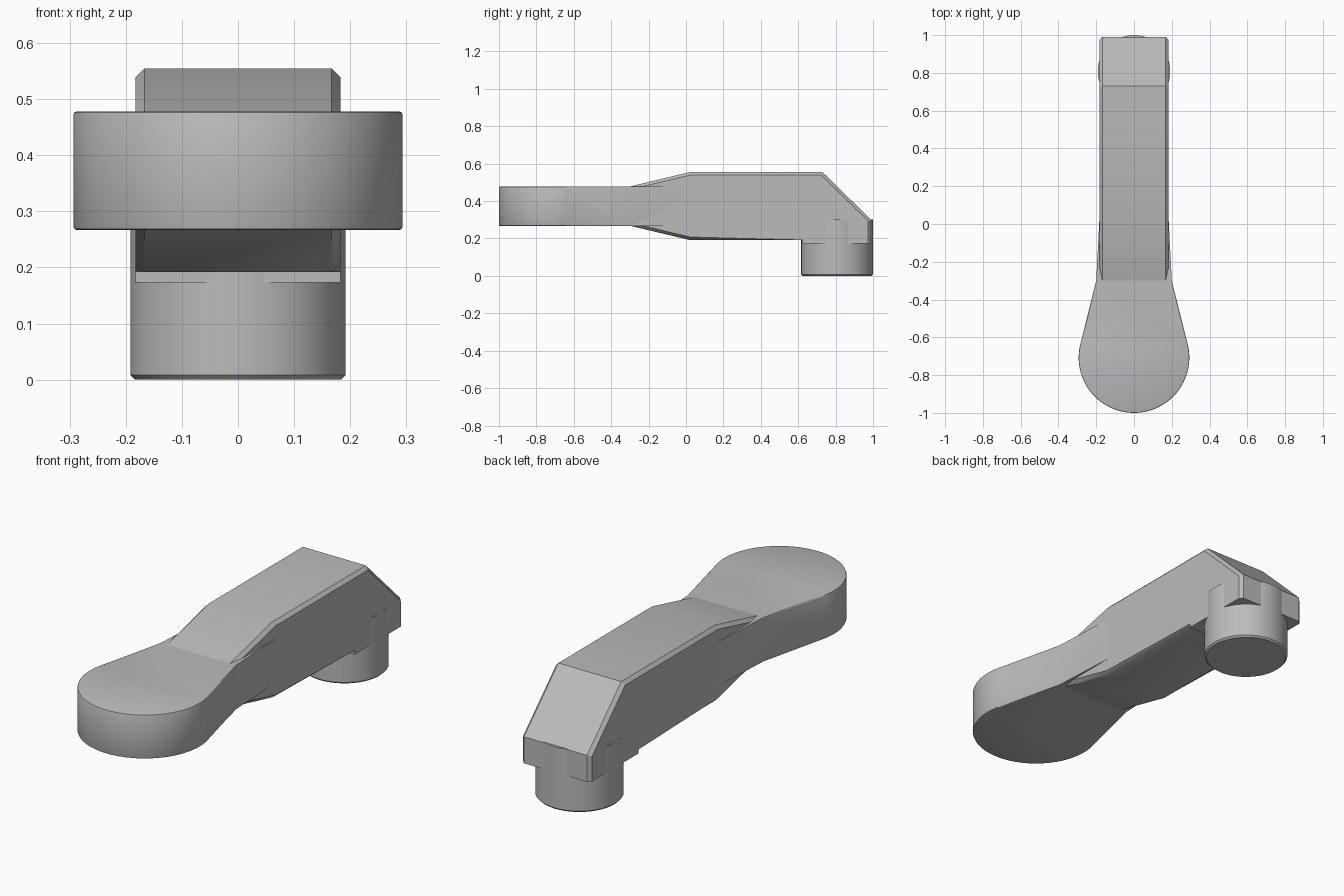
import bpy, bmesh, math
from mathutils import Vector

cube = bpy.data.objects.get("Cube")
if cube:
    bpy.data.objects.remove(cube, do_unlink=True)

GREY = (0.5, 0.5, 0.5, 1)
grey = bpy.data.materials.new("plain grey")
grey.use_nodes = True
grey.diffuse_color = GREY
grey.node_tree.nodes["Principled BSDF"].inputs["Base Color"].default_value = GREY


def prism(name, points, direction, bevel_rule, width, segments=1):
    """Extrude a closed outline and bevel the edges picked by the rule."""
    bm = bmesh.new()
    base = bm.faces.new([bm.verts.new(p) for p in points])
    made = bmesh.ops.extrude_face_region(bm, geom=[base])
    moved = [v for v in made["geom"] if isinstance(v, bmesh.types.BMVert)]
    bmesh.ops.translate(bm, verts=moved, vec=direction)
    bmesh.ops.recalc_face_normals(bm, faces=bm.faces)
    axis = Vector(direction).normalized()
    picked = []
    for e in bm.edges:
        a, b = (v.co for v in e.verts)
        on_rim = abs((b - a).dot(axis)) < 1e-5
        if on_rim and bevel_rule(a, b):
            picked.append(e)
    bmesh.ops.bevel(bm, geom=picked, offset=width, offset_type='OFFSET',
                    segments=segments, profile=0.5, affect='EDGES')
    bmesh.ops.recalc_face_normals(bm, faces=bm.faces)
    mesh = bpy.data.meshes.new(name)
    bm.to_mesh(mesh)
    bm.free()
    mesh.materials.append(grey)
    obj = bpy.data.objects.new(name, mesh)
    bpy.context.collection.objects.link(obj)
    bpy.ops.object.select_all(action='DESELECT')
    obj.select_set(True)
    bpy.context.view_layer.objects.active = obj
    bpy.ops.object.shade_smooth_by_angle(angle=math.radians(30))
    return obj


def arc(cx, cy, radius, start, end, steps, z):
    angles = [math.radians(start + (end - start) * i / steps) for i in range(steps + 1)]
    return [(cx + radius * math.cos(a), cy + radius * math.sin(a), z) for a in angles]


# Arm: side profile with ramps at the front and a sloped back
HALF = 0.183
profile = [(-0.3, 0.268), (-0.3, 0.478), (0.02, 0.555), (0.73, 0.555),
           (0.99, 0.3), (0.99, 0.173), (0.622, 0.173), (0.622, 0.192), (0.02, 0.192)]


def long_arm_edges(a, b):
    front_end = max(a.y, b.y) < -0.29
    foot = min(a.z, b.z) < 0.18 and max(a.y, b.y) < 0.991 and min(a.y, b.y) < 0.7
    return not front_end and not foot


prism("arm", [(-HALF, y, z) for y, z in profile], (2 * HALF, 0, 0),
      long_arm_edges, 0.016)

# Paddle: round grip tapering into the arm
grip = arc(0, -0.707, 0.293, 14, -194, 64, 0.267)
grip += [(-0.2, -0.3, 0.267), (-0.18, 0.09, 0.267), (0.18, 0.09, 0.267), (0.2, -0.3, 0.267)]
prism("paddle_grip", grip, (0, 0, 0.211), lambda a, b: max(a.y, b.y) < -0.25, 0.005, 2)

# Hub: round boss under the back end
ring = arc(0, 0.808, 0.192, 0, 360, 64, 0)[:-1]
prism("hub", ring, (0, 0, 0.302), lambda a, b: max(a.z, b.z) < 0.01, 0.008)
